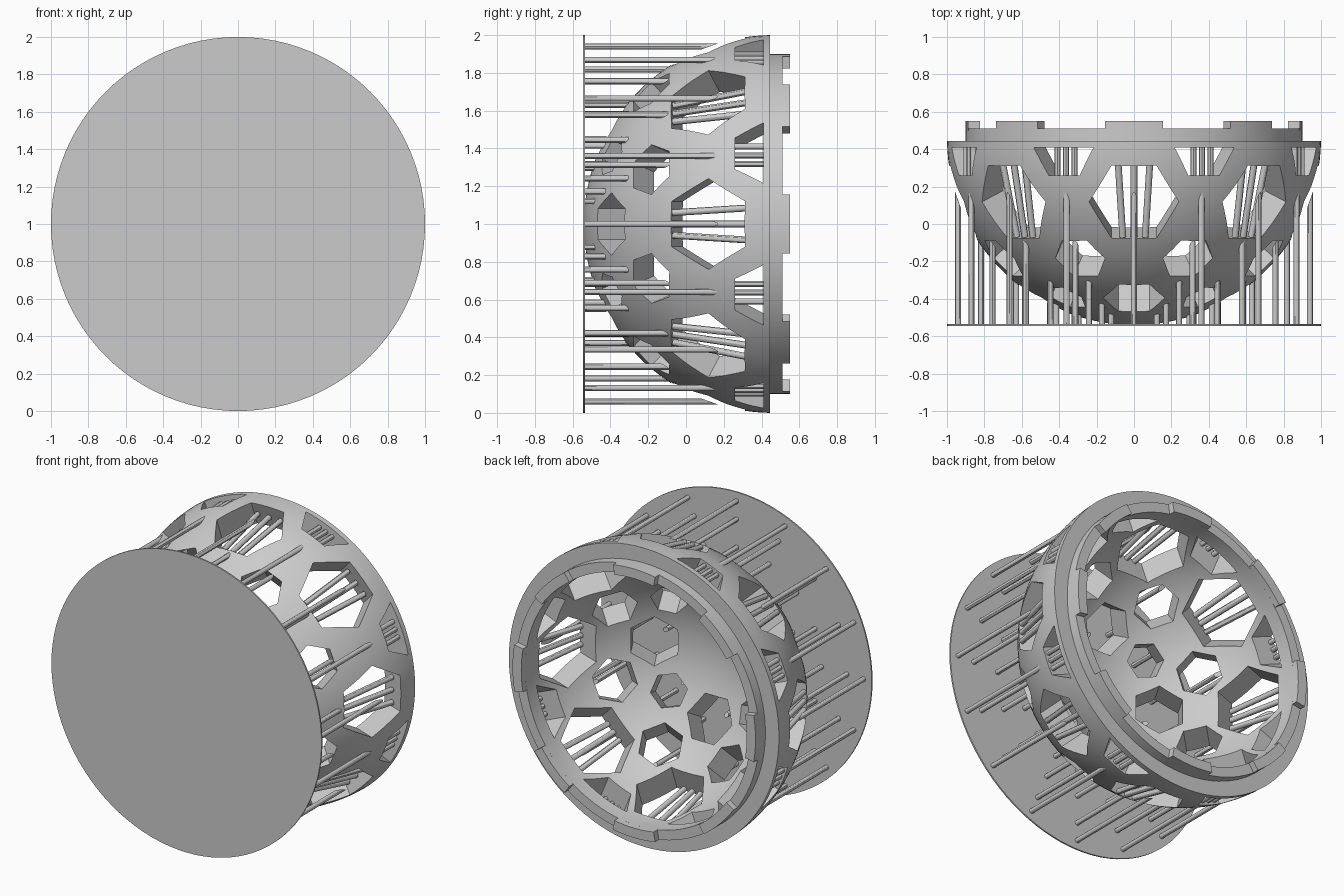
import bpy, bmesh
from math import sin, cos, pi, radians, sqrt
from mathutils import Vector, Matrix

if "Cube" in bpy.data.objects:
    bpy.data.objects.remove(bpy.data.objects["Cube"])

grey = bpy.data.materials.new("light grey")
grey.use_nodes = True
grey.diffuse_color = (0.6, 0.6, 0.6, 1)
grey.node_tree.nodes["Principled BSDF"].inputs["Base Color"].default_value = (0.6, 0.6, 0.6, 1)

CENTRE = Vector((0, 0.46, 1))   # middle of the dome sphere
PLATE_Y = -0.545                # front of the base plate
RIM_Y, LIP_Y, TAB_Y = 0.445, 0.51, 0.55
INNER, LIP = 0.835, 0.9
AXIS = Vector((0, 1, 0))


def finish(name, bm):
    bmesh.ops.recalc_face_normals(bm, faces=bm.faces)
    mesh = bpy.data.meshes.new(name)
    bm.to_mesh(mesh)
    bm.free()
    obj = bpy.data.objects.new(name, mesh)
    bpy.context.collection.objects.link(obj)
    mesh.materials.append(grey)
    return obj


def smooth(obj):
    bpy.ops.object.select_all(action='DESELECT')
    obj.select_set(True)
    bpy.context.view_layer.objects.active = obj
    bpy.ops.object.shade_smooth_by_angle(angle=radians(30))


def lathe(bm, profile, steps=96):
    """Spin (radius, y) points round the dome axis."""
    verts = [bm.verts.new((r, y, 1)) for r, y in profile]
    edges = [bm.edges.new(p) for p in zip(verts, verts[1:])]
    bmesh.ops.spin(bm, geom=verts + edges, cent=CENTRE, axis=AXIS,
                   angle=2 * pi, steps=steps)
    bmesh.ops.remove_doubles(bm, verts=bm.verts, dist=1e-4)


def prism(bm, points, az, lat, near, far):
    """Cutter through the shell, pointing away from the sphere centre."""
    out = Vector((cos(lat) * cos(az), -sin(lat), cos(lat) * sin(az)))
    side = Vector((-sin(az), 0, cos(az)))
    up = Vector((sin(lat) * cos(az), cos(lat), sin(lat) * sin(az)))
    rings = [[bm.verts.new(CENTRE + out * d + side * u + up * v) for u, v in points]
             for d in (near, far)]
    a, b = rings
    bm.faces.new(a)
    bm.faces.new(b)
    for i in range(len(a)):
        j = (i + 1) % len(a)
        bm.faces.new((a[i], a[j], b[j], b[i]))
    bmesh.ops.recalc_face_normals(bm, faces=bm.faces)


def rod(bm, start, end, radius=0.018):
    line = end - start
    turn = line.to_track_quat('Z', 'Y').to_matrix().to_4x4()
    return bmesh.ops.create_cone(
        bm, cap_ends=True, segments=12, radius1=radius, radius2=radius,
        depth=line.length, matrix=Matrix.Translation((start + end) / 2) @ turn)["verts"]


def polar(r, az, y, side=0):
    return Vector((r * cos(az) - side * sin(az), y, 1 + r * sin(az) + side * cos(az)))


def hexagon(r):
    return [(r * cos(i * pi / 3), r * sin(i * pi / 3)) for i in range(6)]


eighths = [i * pi / 4 for i in range(8)]
offset = [a + pi / 8 for a in eighths]

# Dome shell with its lip
STEPS = 32
profile = [(sin(t), CENTRE.y - cos(t))
           for t in (i / STEPS * radians(89) for i in range(STEPS + 1))]
profile += [(1, RIM_Y), (LIP, RIM_Y), (LIP, LIP_Y), (INNER, LIP_Y)]
profile += [(INNER * sin(t), CENTRE.y - INNER * cos(t))
            for t in (i / STEPS * pi / 2 for i in range(STEPS, -1, -1))]
bm = bmesh.new()
lathe(bm, profile)
dome = finish("dome_shell", bm)

# Hexagonal windows, and half hexagons along the rim
bm = bmesh.new()
rows = [(0.24, 20.6, eighths), (0.143, 40.5, offset),
        (0.165, 60, eighths[::2]), (0.115, 59, eighths[1::2])]
for size, lat, angles in rows:
    for az in angles:
        prism(bm, hexagon(size), az, radians(lat), 0.75, 1.15)
half_hex = [(-0.173, -0.05), (-0.09, -0.2), (0.09, -0.2), (0.173, -0.05)]
for az in offset:
    prism(bm, half_hex, az, 0, 0.75, 1.15)
cutter = finish("window_cutter", bm)
cutter.hide_render = True

cut = dome.modifiers.new("windows", 'BOOLEAN')
cut.operation = 'DIFFERENCE'
cut.solver = 'EXACT'
cut.object = cutter
bpy.context.view_layer.objects.active = dome
bpy.ops.object.modifier_apply(modifier=cut.name)
bpy.data.objects.remove(cutter)
smooth(dome)

# Locking tabs on the lip
bm = bmesh.new()
half = radians(10)
for az in eighths:
    corners = [(INNER, LIP_Y - 0.01), (LIP, LIP_Y - 0.01), (LIP, TAB_Y), (INNER, TAB_Y)]
    steps = 8
    rings = [[bm.verts.new(polar(r, az - half + 2 * half * i / steps, y)) for r, y in corners]
             for i in range(steps + 1)]
    bm.faces.new(rings[0])
    bm.faces.new(rings[-1])
    for a, b in zip(rings, rings[1:]):
        for i in range(4):
            j = (i + 1) % 4
            bm.faces.new((a[i], a[j], b[j], b[i]))
smooth(finish("lip_tabs", bm))

# Thin round base plate
bm = bmesh.new()
lathe(bm, [(0, PLATE_Y), (1, PLATE_Y), (1, PLATE_Y + 0.01), (0, PLATE_Y + 0.01)])
smooth(finish("base_plate", bm))

# Pillars from the plate, with tips trimmed to the dome surface
bm = bmesh.new()
for r, angles in [(0.94, eighths + offset), (0.818, eighths + offset),
                  (0.63, eighths + offset), (0.45, eighths + offset), (0.32, offset)]:
    for az in angles:
        verts = rod(bm, polar(r, az, PLATE_Y + 0.005), polar(r, az, 0.2), 0.016)
        for v in verts:
            if v.co.y > 0:
                reach = (v.co.x ** 2 + (v.co.z - 1) ** 2)
                v.co.y = CENTRE.y - sqrt(1 - reach) + 0.005
smooth(finish("support_pillars", bm))

# Bars spanning the large windows and the rim windows
bm = bmesh.new()
for k in (-1, 0, 1):
    for az in eighths:
        rod(bm, polar(0.825, az, -0.07, k * 0.06), polar(0.91, az, 0.33, k * 0.085))
    for az in offset:
        rod(bm, polar(0.95, az, 0.24, k * 0.05), polar(0.95, az, 0.42, k * 0.05), 0.016)
smooth(finish("window_bars", bm))
